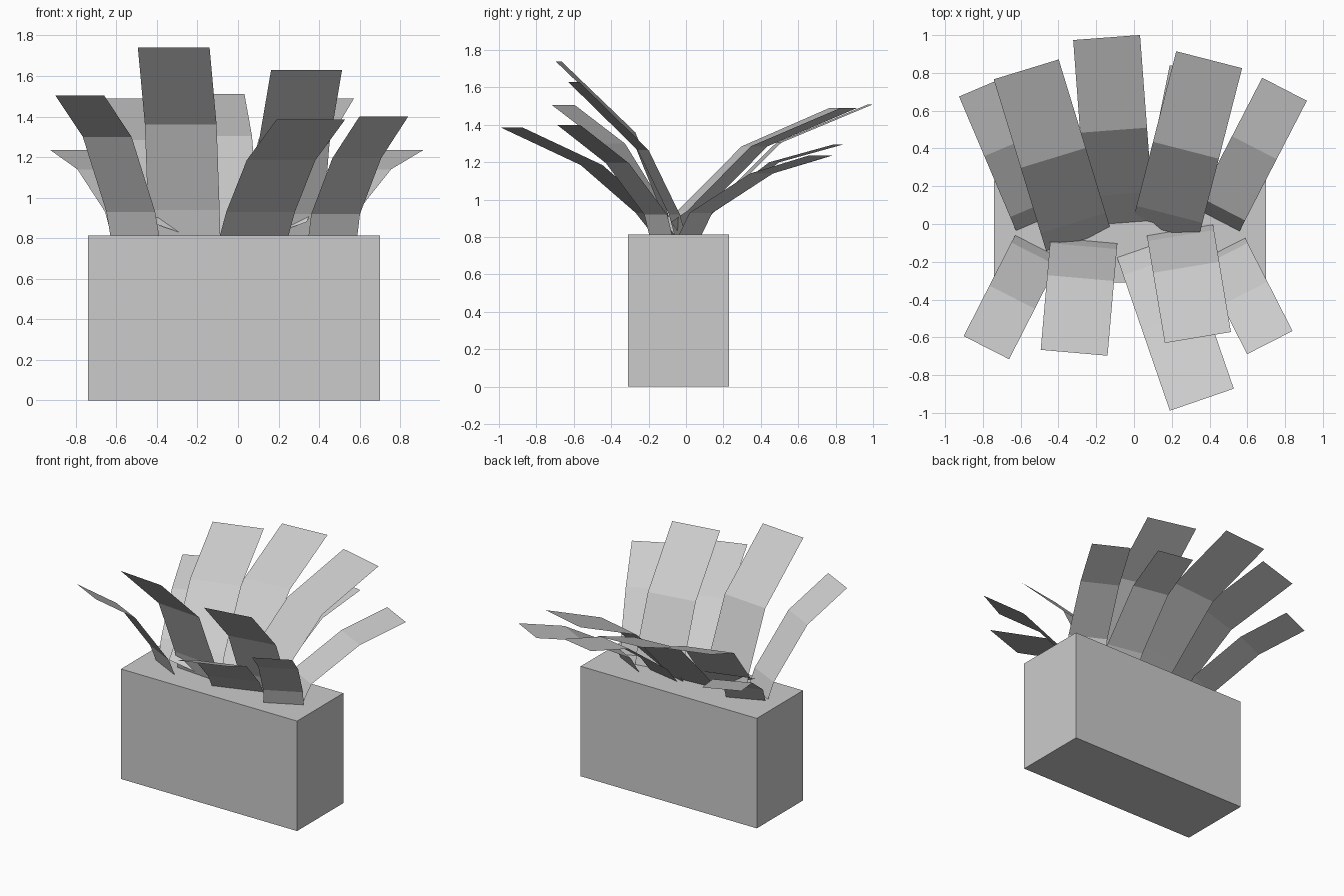
import bpy, bmesh, math
from mathutils import Vector

if "Cube" in bpy.data.objects:
    bpy.data.objects.remove(bpy.data.objects["Cube"])

grey = bpy.data.materials.new("plain grey")
grey.diffuse_color = (0.6, 0.6, 0.6, 1)
grey.use_nodes = True
grey.node_tree.nodes["Principled BSDF"].inputs["Base Color"].default_value = grey.diffuse_color


def finish(name, bm):
    mesh = bpy.data.meshes.new(name)
    bm.to_mesh(mesh)
    bm.free()
    mesh.materials.append(grey)
    obj = bpy.data.objects.new(name, mesh)
    bpy.context.collection.objects.link(obj)
    return obj


def leaf(name, base, heading, width, profile, tilt=0.0):
    """Folded strip: heading in degrees clockwise from +y,
    profile = (distance, height) pairs, tilt raises one base corner."""
    a = math.radians(heading)
    out = Vector((math.sin(a), math.cos(a), 0))
    side = Vector((math.cos(a), -math.sin(a), 0)) * width / 2
    bm = bmesh.new()
    rows = []
    for i, (r, z) in enumerate(profile):
        c = Vector((base[0], base[1], z)) + out * r
        lift = Vector((0, 0, tilt if i == 0 else 0))
        rows.append((bm.verts.new(c - side - lift), bm.verts.new(c + side + lift)))
    for (l0, r0), (l1, r1) in zip(rows, rows[1:]):
        bm.faces.new((l0, r0, r1, l1))
    finish(name, bm)


# planter box
bm = bmesh.new()
bmesh.ops.create_cube(bm, size=1)
for v in bm.verts:
    v.co = (v.co.x * 1.44 - 0.02, v.co.y * 0.54 - 0.04, (v.co.z + 0.5) * 0.813)
finish("planter_box", bm)

# front leaves, left to right
leaf("front_leaf_1", (-0.509, -0.12), 207, 0.27,
     [(0, .81), (.044, .93), (.30, 1.30), (.60, 1.505)])
leaf("front_leaf_2", (-0.265, -0.087), 185, 0.355,
     [(0, .81), (.03, .94), (.20, 1.36), (.597, 1.74)])
leaf("front_leaf_3", (0.243, -0.032), 170.5, 0.355,
     [(0, .81), (.03, .92), (.20, 1.265), (.577, 1.63)])
leaf("front_leaf_4", (0.079, -0.117), 161, 0.358,
     [(0, .81), (.10, .93), (.41, 1.185), (.86, 1.385)])
leaf("front_leaf_5", (0.468, -0.135), 153, 0.27,
     [(0, .81), (.03, .92), (.26, 1.195), (.553, 1.40)])

# back leaves, left to right
leaf("back_leaf_1", (-0.50, 0.016), -23, 0.27,
     [(0, .81), (.08, .93), (.43, 1.14), (.773, 1.235)])
leaf("back_leaf_2", (-0.293, -0.09), -17, 0.36,
     [(0, .83), (.10, .94), (.46, 1.285), (.95, 1.49)], tilt=-0.06)
leaf("back_leaf_3", (-0.071, 0.003), -4.3, 0.355,
     [(0, .81), (.155, .97), (.495, 1.305), (.987, 1.51)])
leaf("back_leaf_4", (0.158, -0.065), 14.4, 0.36,
     [(.03, .82), (.12, .94), (.47, 1.285), (.965, 1.49)], tilt=0.06)
leaf("back_leaf_5", (0.44, 0.022), 27.3, 0.266,
     [(0, .81), (.065, .93), (.43, 1.14), (.778, 1.235)])
leaf("back_leaf_6", (0.16, 0.03), 11.5, 0.266,
     [(0, .81), (.09, .93), (.45, 1.20), (.80, 1.295)])
